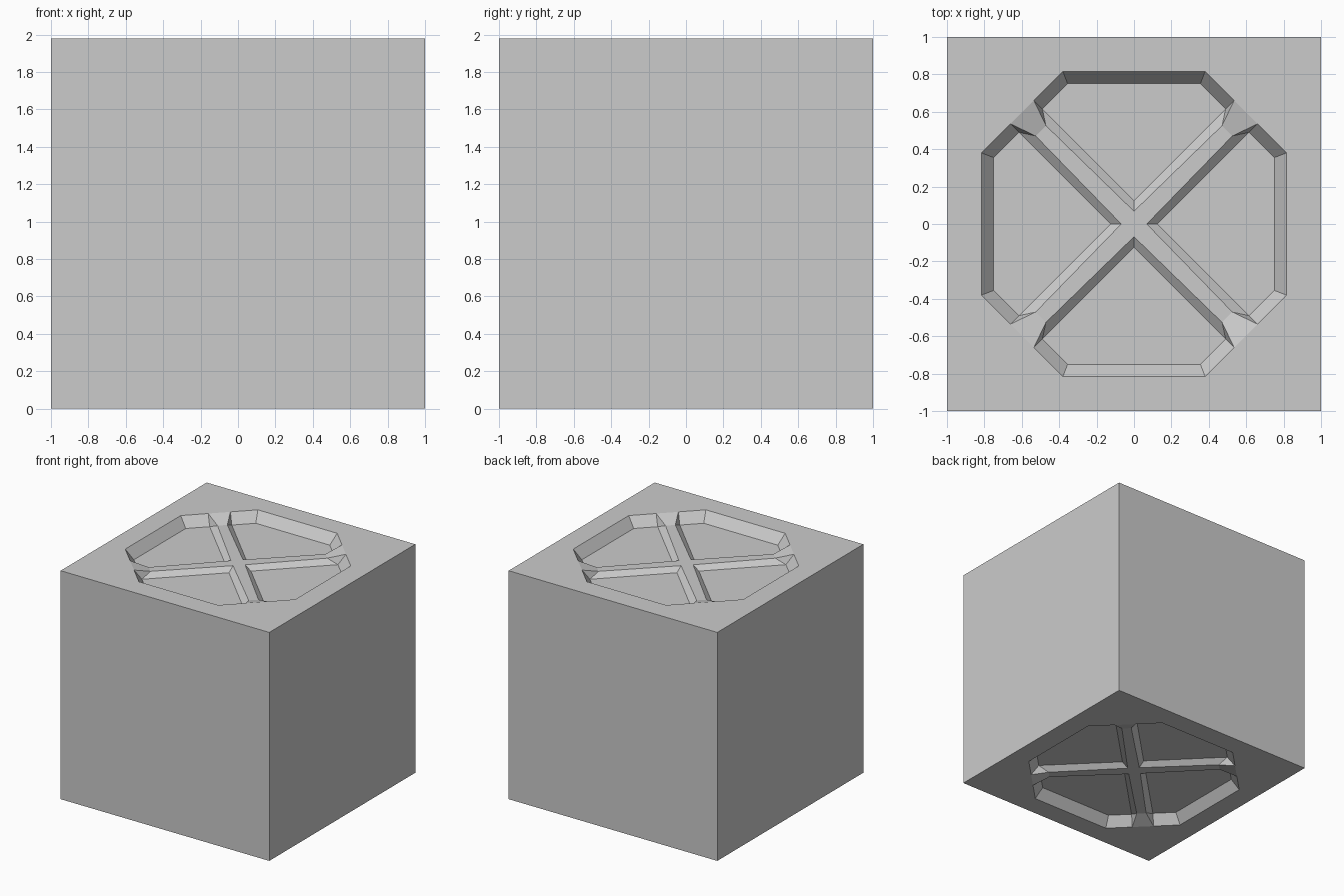
import bpy, bmesh, math
from itertools import product

if "Cube" in bpy.data.objects:
    bpy.data.objects.remove(bpy.data.objects["Cube"])

HALF_H = 0.99            # half height of the block
BAR = HALF_H - 0.045     # level of the cross bars
FLOOR = HALF_H - 0.085   # level of the recess floor

# One wedge (between +x axis and the diagonal, upper half); the rest is symmetry
P = {
    "centre": (0, 0, BAR), "bar_in": (0.068, 0, BAR), "bar_out": (0.526, 0.471, BAR),
    "bar_mid": (0.4985, 0.4985, BAR),
    "base_in": (0.124, 0, FLOOR), "base_out": (0.615, 0.49, FLOOR),
    "floor_mid": (0.75, 0, FLOOR), "floor_corner": (0.75, 0.355, FLOOR),
    "rim_mid": (0.815, 0, HALF_H), "rim_corner": (0.815, 0.38, HALF_H),
    "ramp_side": (0.66, 0.535, HALF_H), "ramp_mid": (0.5975, 0.5975, HALF_H),
    "edge_mid": (1, 0, HALF_H), "corner": (1, 1, HALF_H),
    "low_mid": (1, 0, 0), "low_corner": (1, 1, 0),
}
FACES = [
    "centre bar_in bar_out bar_mid",                     # bar top
    "bar_in base_in base_out bar_out",                   # bar side
    "bar_out base_out ramp_side",                        # ramp cheek
    "bar_mid bar_out ramp_side ramp_mid",                # ramp up to the rim
    "base_in floor_mid floor_corner base_out",           # recess floor
    "floor_mid rim_mid rim_corner floor_corner",         # straight wall
    "floor_corner rim_corner ramp_side base_out",        # diagonal wall
    "rim_mid edge_mid corner rim_corner",                # flat face of block
    "rim_corner corner ramp_mid ramp_side",
    "edge_mid low_mid low_corner corner",                # block side
]

bm = bmesh.new()
for swap, sx, sy, sz in product((False, True), (1, -1), (1, -1), (1, -1)):
    verts = {}
    for name, (x, y, z) in P.items():
        if swap:
            x, y = y, x
        verts[name] = bm.verts.new((sx * x, sy * y, sz * z))
    for face in FACES:
        bm.faces.new([verts[n] for n in face.split()])

# Weld the wedges, then clear the seams inside flat areas
bmesh.ops.remove_doubles(bm, verts=bm.verts, dist=0.0005)
bmesh.ops.recalc_face_normals(bm, faces=bm.faces)
bmesh.ops.dissolve_limit(bm, angle_limit=math.radians(0.5),
                         verts=bm.verts, edges=bm.edges)

mesh = bpy.data.meshes.new("recessed_block")
bm.to_mesh(mesh)
bm.free()
block = bpy.data.objects.new("recessed_block", mesh)
block.location.z = HALF_H
bpy.context.collection.objects.link(block)
